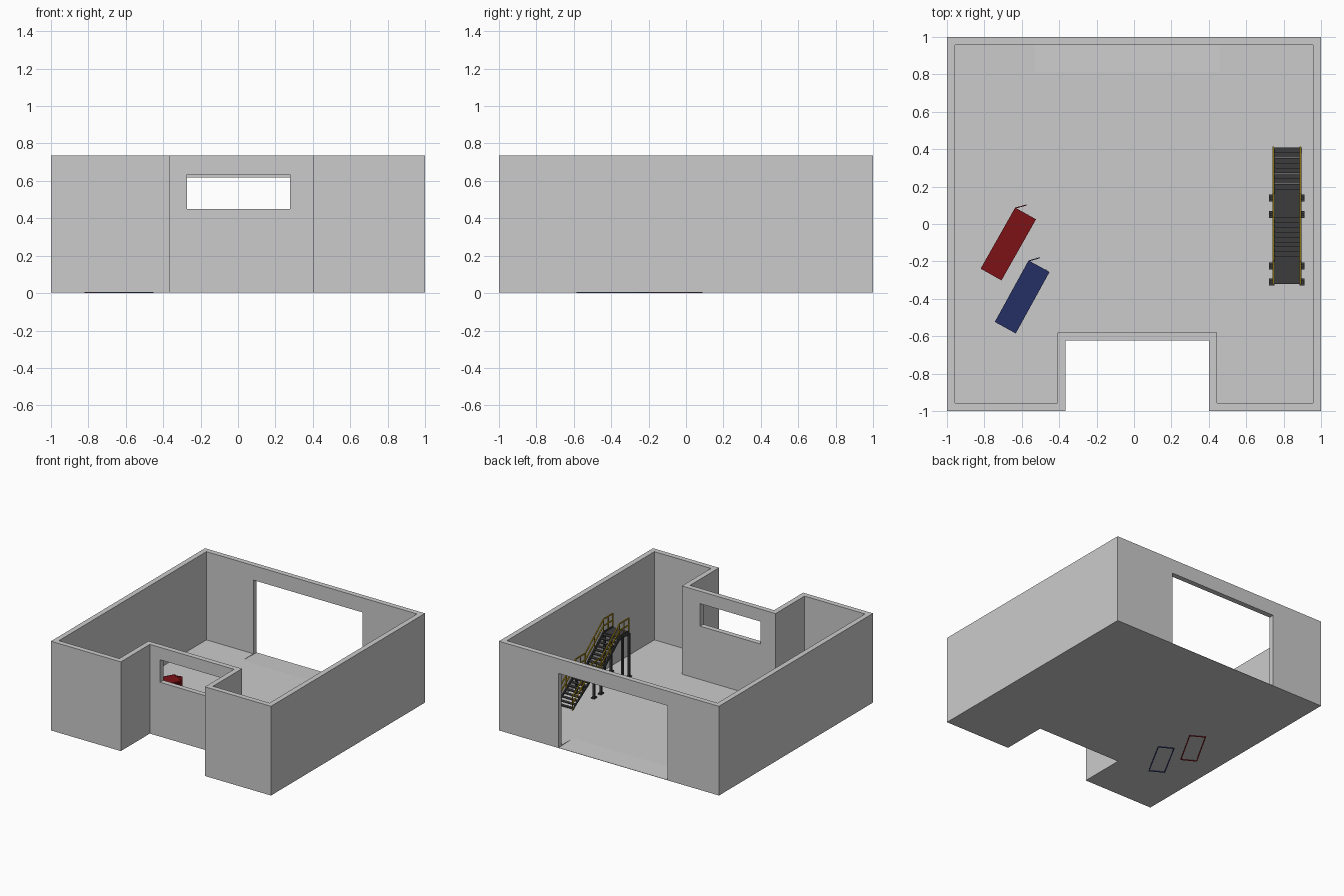
import bpy, bmesh, math
from mathutils import Vector, Matrix

if "Cube" in bpy.data.objects:
    bpy.data.objects.remove(bpy.data.objects["Cube"])


def material(name, col):
    m = bpy.data.materials.new(name)
    m.diffuse_color = (*col, 1)
    m.use_nodes = True
    m.node_tree.nodes["Principled BSDF"].inputs["Base Color"].default_value = m.diffuse_color
    return m


CONCRETE = material("light grey concrete", (0.6, 0.6, 0.6))
RED = material("dark red paint", (0.20, 0.006, 0.008))
BLUE = material("navy blue paint", (0.018, 0.030, 0.13))
STEEL = material("dark steel", (0.045, 0.045, 0.045))
YELLOW = material("safety yellow", (0.55, 0.36, 0.012))


def finish(name, bm, mat):
    bmesh.ops.recalc_face_normals(bm, faces=bm.faces)
    me = bpy.data.meshes.new(name)
    bm.to_mesh(me)
    bm.free()
    me.materials.append(mat)
    ob = bpy.data.objects.new(name, me)
    bpy.context.collection.objects.link(ob)
    return ob


def box(bm, x, y, z, mat=Matrix()):
    size = Vector((x[1] - x[0], y[1] - y[0], z[1] - z[0]))
    mid = Vector((x[0] + x[1], y[0] + y[1], z[0] + z[1])) / 2
    bmesh.ops.create_cube(bm, size=1, matrix=mat @ Matrix.Translation(mid) @ Matrix.Diagonal((*size, 1)))


def bar(bm, p, q, t):
    p, q = Vector(p), Vector(q)
    d = q - p
    rot = d.to_track_quat('Z', 'Y').to_matrix().to_4x4()
    bmesh.ops.create_cube(bm, size=1, matrix=Matrix.Translation((p + q) / 2) @ rot
                          @ Matrix.Diagonal((t, t, d.length + t * 0.5, 1)))


def prism(bm, pts, vec):
    f = bm.faces.new([bm.verts.new(p) for p in pts])
    g = bmesh.ops.extrude_face_region(bm, geom=[f])
    bmesh.ops.translate(bm, verts=[v for v in g["geom"] if isinstance(v, bmesh.types.BMVert)], vec=vec)


def cut(target, bm):
    cutter = finish("cutter", bm, CONCRETE)
    mod = target.modifiers.new("cut", 'BOOLEAN')
    mod.operation, mod.solver, mod.object = 'DIFFERENCE', 'EXACT', cutter
    bpy.context.view_layer.objects.active = target
    bpy.ops.object.modifier_apply(modifier=mod.name)
    bpy.data.objects.remove(cutter)


# Building shell: U-shaped plan, hollowed above the floor slab
BASE, FLOOR, TOP, T = 0.004, 0.012, 0.737, 0.043


def plan(t, z):
    a, b, c = 1 - t, -0.365 - t, 0.4 + t
    n = -0.623 + t
    return [(-a, -a, z), (b, -a, z), (b, n, z), (c, n, z), (c, -a, z), (a, -a, z), (a, a, z), (-a, a, z)]


bm = bmesh.new()
prism(bm, plan(0, BASE), (0, 0, TOP - BASE))
building = finish("building_shell", bm, CONCRETE)
bm = bmesh.new()
prism(bm, plan(T, FLOOR), (0, 0, 1))
cut(building, bm)
# Window in the recessed front wall
bm = bmesh.new()
box(bm, (-0.272, 0.278), (-0.7, -0.5), (0.45, 0.635))
cut(building, bm)
# Large rear doorway with a shallow ramp in the floor
bm = bmesh.new()
prism(bm, [(-0.53, y, z) for y, z in ((1.05, 0.006), (0.98, 0.006), (0.8, 0.0125), (0.8, 0.617), (1.05, 0.617))],
      (0.99, 0, 0))
cut(building, bm)


# Cargo containers with one door leaf ajar
def corrugated(bm, p, q, z0, z1, depth, waves):
    p, q = Vector((*p, 0)), Vector((*q, 0))
    d = q - p
    side = Vector((-d.y, d.x, 0)).normalized() * depth
    pts = [p + d * ((i + f) / waves) + side * s
           for i in range(waves) for f, s in ((0, 0), (0.3, 0), (0.5, 1), (0.8, 1))] + [q]
    lo = [bm.verts.new(v + Vector((0, 0, z0))) for v in pts]
    hi = [bm.verts.new(v + Vector((0, 0, z1))) for v in pts]
    for i in range(len(pts) - 1):
        bm.faces.new((lo[i], lo[i + 1], hi[i + 1], hi[i]))


def container(name, loc, angle, mat):
    l, w, h, r = 0.1875, 0.064, 0.148, 0.009
    bm = bmesh.new()
    for sx in (-1, 1):
        ex = sorted((sx * l, sx * (l - r)))
        for sy in (-1, 1):                                  # corner posts
            box(bm, ex, sorted((sy * w, sy * (w - r))), (0, h))
        for z in ((0, r), (h - r, h)):                      # end rails
            box(bm, ex, (-w + r, w - r), z)
    for sy in (-1, 1):                                      # side rails
        for z in ((0, r), (h - r, h)):
            box(bm, (-l + r, l - r), sorted((sy * w, sy * (w - r * 0.8))), z)
    box(bm, (-l + r, l - r), (-w + r * 0.8, w - r * 0.8), (0.014, 0.018))
    box(bm, (-l + r, l - r), (-w + r * 0.8, w - r * 0.8), (h - 0.005, h - 0.001))
    # corrugated sides and closed end
    corrugated(bm, (-l + r, w - 0.002), (l - r, w - 0.002), r, h - r, -0.005, 18)
    corrugated(bm, (l - r, -w + 0.002), (-l + r, -w + 0.002), r, h - r, -0.005, 18)
    corrugated(bm, (-l + 0.002, -w + r), (-l + 0.002, w - r), r, h - r, -0.005, 6)
    # door leaves with locking bars: one closed, one swung open 45 degrees
    for sy, turn in ((1, 45), (-1, 0)):
        m = Matrix.Translation((l - 0.002, sy * w, 0)) @ Matrix.Rotation(math.radians(turn), 4, 'Z')
        box(bm, (-0.004, 0.001), sorted((0, -sy * (w - 0.001))), (r, h - r), m)
        for f in (0.35, 0.75):
            y = -sy * w * f
            box(bm, (0.001, 0.004), (y - 0.0015, y + 0.0015), (r, h - r), m)
    ob = finish(name, bm, mat)
    ob.location = (*loc, 0)
    ob.rotation_euler.z = math.radians(angle)


container("red_container", (-0.672, -0.107), 60.5, RED)
container("blue_container", (-0.598, -0.390), 61.2, BLUE)

# Two-flight steel staircase along the right wall
path = [(0.41, 0.012), (0.16, 0.19), (0.035, 0.19), (-0.20, 0.38), (-0.32, 0.38)]
XL, XR = 0.745, 0.89

bm = bmesh.new()
for x in (XL, XR):
    outline = [(x - 0.005, y, z + 0.008) for y, z in path]
    outline += [(x - 0.005, y, max(z - 0.022, FLOOR)) for y, z in reversed(path)]
    prism(bm, outline, (0.010, 0, 0))
finish("stair_stringers", bm, STEEL)

bm = bmesh.new()
for (ya, za), (yb, zb) in ((path[0], path[1]), (path[2], path[3])):
    n = 9
    for i in range(n):
        y = ya + (yb - ya) * (i + 0.5) / n
        z = za + (zb - za) * (i + 0.7) / n
        box(bm, (XL, XR), (y - 0.0135, y + 0.0135), (z - 0.006, z))
for a, b in ((1, 2), (3, 4)):
    box(bm, (XL, XR), (path[b][0], path[a][0]), (path[a][1] - 0.008, path[a][1]))
finish("stair_treads_and_landings", bm, STEEL)

# Support legs, foot plates and cross beams
bm = bmesh.new()
for y, top in ((0.14, 0.185), (0.05, 0.185), (-0.225, 0.375), (-0.31, 0.375)):
    for x in (XL - 0.008, XR + 0.008):
        box(bm, (x - 0.008, x + 0.008), (y - 0.008, y + 0.008), (FLOOR, top))
        box(bm, (x - 0.014, x + 0.014), (y - 0.019, y + 0.019), (FLOOR, FLOOR + 0.01))
    box(bm, (XL, XR), (y - 0.006, y + 0.006), (top - 0.03, top - 0.008))
finish("stair_support_legs", bm, STEEL)

# Yellow guard rails: top rail, mid rail and posts on both sides
bm = bmesh.new()
for x in (XL, XR):
    for (ya, za), (yb, zb) in zip(path, path[1:]):
        for h in (0.055, 0.11):
            bar(bm, (x, ya, za + h), (x, yb, zb + h), 0.008)
        for k in range(3):
            y, z = ya + (yb - ya) * k / 2, za + (zb - za) * k / 2
            if k < 2 or yb == path[-1][0]:
                bar(bm, (x, y, z), (x, y, z + 0.11), 0.007)
finish("stair_guard_rails", bm, YELLOW)
